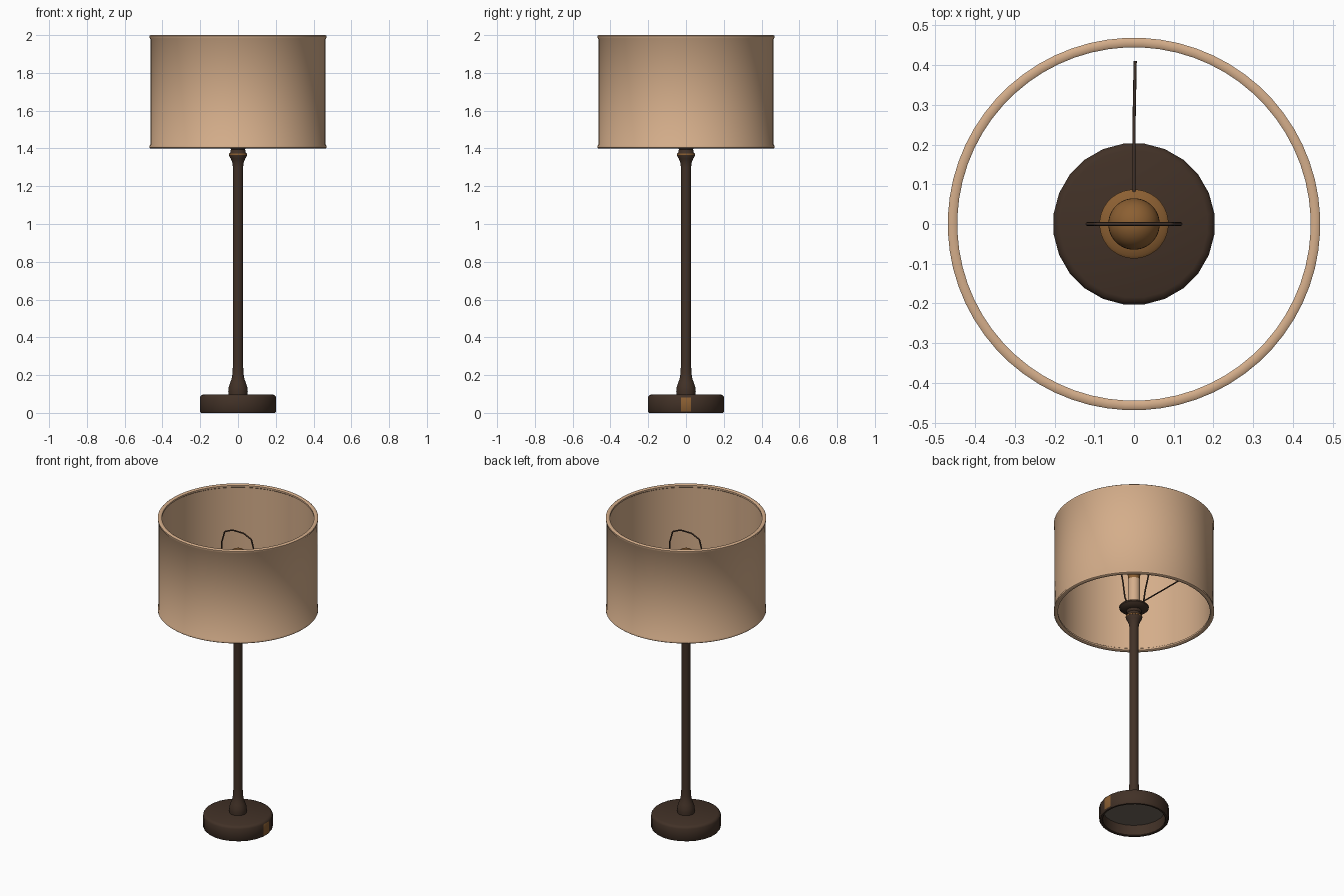
import bpy, bmesh, math

if "Cube" in bpy.data.objects:
    bpy.data.objects.remove(bpy.data.objects["Cube"])


def material(name, rgb):
    m = bpy.data.materials.new(name)
    m.diffuse_color = (*rgb, 1.0)
    m.use_nodes = True
    m.node_tree.nodes["Principled BSDF"].inputs["Base Color"].default_value = m.diffuse_color
    return m


TAN = material("tan_fabric", (0.66, 0.42, 0.255))
DARK = material("dark_bronze", (0.054, 0.031, 0.020))
GOLD = material("golden_brown", (0.26, 0.115, 0.032))
FELT = material("grey_felt", (0.17, 0.14, 0.11))


def lathe(name, profile, mats, sides, closed=False, angle=40):
    """Revolve (radius, z) points around z; radius 0 becomes a pole."""
    bm = bmesh.new()
    rings = []
    for r, z in profile:
        if r == 0:
            rings.append([bm.verts.new((0, 0, z))] * sides)
        else:
            rings.append([bm.verts.new((r * math.cos(2 * math.pi * (i + .5) / sides),
                                        r * math.sin(2 * math.pi * (i + .5) / sides), z))
                          for i in range(sides)])
    pairs = list(zip(rings, rings[1:]))
    if closed:
        pairs.append((rings[-1], rings[0]))
    for a, b in pairs:
        for i in range(sides):
            j = (i + 1) % sides
            vs = list(dict.fromkeys([a[i], a[j], b[j], b[i]]))
            bm.faces.new(vs)
    bmesh.ops.recalc_face_normals(bm, faces=bm.faces)
    me = bpy.data.meshes.new(name)
    bm.to_mesh(me)
    bm.free()
    ob = bpy.data.objects.new(name, me)
    bpy.context.collection.objects.link(ob)
    for m in mats:
        me.materials.append(m)
    bpy.ops.object.select_all(action='DESELECT')
    ob.select_set(True)
    bpy.context.view_layer.objects.active = ob
    bpy.ops.object.shade_smooth_by_angle(angle=math.radians(angle))
    return ob


def wire(name, points, radius, mat, smooth=True):
    """Round wire through the given points."""
    cu = bpy.data.curves.new(name, 'CURVE')
    cu.dimensions = '3D'
    cu.bevel_depth = radius
    cu.bevel_resolution = 2
    cu.use_fill_caps = True
    if smooth:
        sp = cu.splines.new('NURBS')
        sp.use_endpoint_u = True
        sp.order_u = 4
    else:
        sp = cu.splines.new('POLY')
    sp.points.add(len(points) - 1)
    for p, co in zip(sp.points, points):
        p.co = (*co, 1)
    cu.materials.append(mat)
    ob = bpy.data.objects.new(name, cu)
    bpy.context.collection.objects.link(ob)


# Drum shade: thin hollow wall with rolled rims
lathe("shade", [(.465, 1.42), (.469, 1.415), (.469, 1.404), (.464, 1.40), (.45, 1.40),
                (.445, 1.404), (.445, 1.415), (.452, 1.42),
                (.452, 1.98), (.445, 1.985), (.445, 1.996), (.45, 2.0),
                (.464, 2.0), (.469, 1.996), (.469, 1.985), (.465, 1.98)],
      [TAN], 64, closed=True)

# Base: round foot, hollow underneath, with a felt disc and a small golden inset
base = lathe("base", [(0, .07), (.183, .07), (.183, .004), (.187, 0), (.198, 0), (.204, .008),
                      (.204, .082), (.198, .092), (.186, .097), (0, .097)],
             [DARK, FELT, GOLD], 24)
for f in base.data.polygons:
    c = f.center
    if f.normal.z < -.9 and .06 < c.z < .08:
        f.material_index = 1
    elif f.normal.x > .99 and c.x > .195 and abs(c.y) < .01:
        f.material_index = 2

# Stem with flared foot and flared collar
lathe("stem", [(0, .09), (.05, .09), (.052, .115), (.05, .135), (.042, .16), (.034, .18),
               (.029, .21), (.027, .26), (.027, 1.30), (.030, 1.325), (.038, 1.345),
               (.047, 1.36), (.048, 1.37), (.040, 1.38), (.038, 1.395), (.045, 1.405),
               (.045, 1.42), (0, 1.42)], [DARK], 32)
lathe("collar_band", [(.040, 1.366), (.0485, 1.366), (.0485, 1.374), (.040, 1.374)],
      [GOLD], 32, closed=True)

# Socket dish: dark below, golden on top
dish = lathe("socket_dish", [(0, 1.41), (.05, 1.41), (.075, 1.42), (.086, 1.43),
                             (.087, 1.438), (.08, 1.444), (.05, 1.45), (0, 1.45)],
             [DARK, GOLD], 32)
for f in dish.data.polygons:
    f.material_index = 1 if f.normal.z > .3 else 0

# Socket and bulb
lathe("socket", [(0, 1.445), (.036, 1.445), (.036, 1.62), (0, 1.62)], [TAN], 32)
R, ZC = .065, 1.73
arc = [(R * math.cos(math.radians(a)), ZC + R * math.sin(math.radians(a)))
       for a in range(-50, 90, 10)]
lathe("bulb", [(0, 1.615), (.034, 1.615), (.036, 1.65)] + arc + [(0, ZC + R)], [GOLD], 32)

# Harp loop around the bulb
half = [(.05, 1.44), (.07, 1.48), (.085, 1.58), (.112, 1.70), (.118, 1.80), (.095, 1.88), (.04, 1.905)]
wire("harp", [(-x, 0, z) for x, z in half] + [(x, 0, z) for x, z in reversed(half)], .0045, DARK)

# Single shade support spoke towards the back
wire("spoke", [(0, .06, 1.44), (0, .25, 1.437), (.003, .41, 1.433)], .004, DARK, smooth=False)
